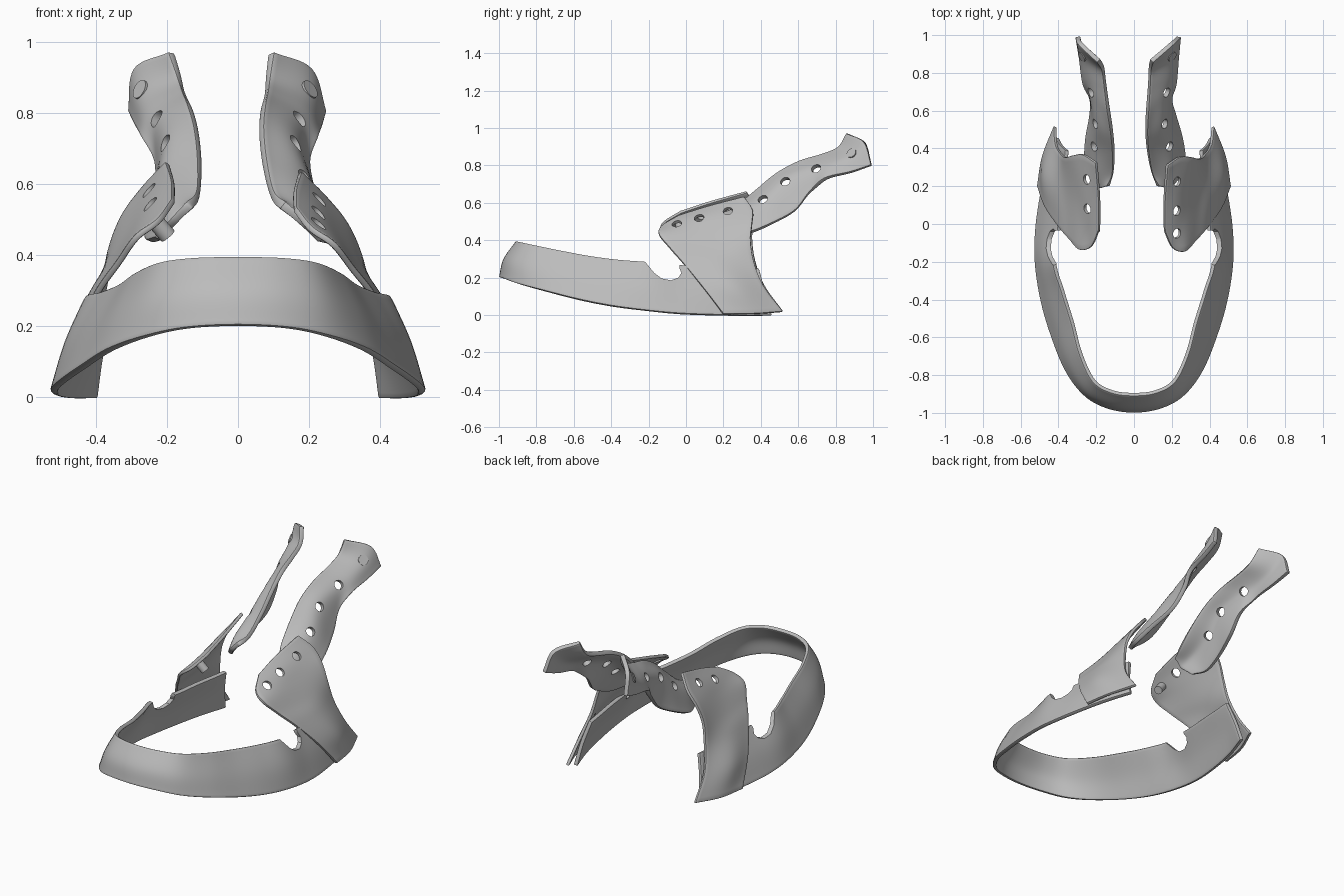
import bpy, bmesh
from mathutils import Vector

if "Cube" in bpy.data.objects:
    bpy.data.objects.remove(bpy.data.objects["Cube"])

grey = bpy.data.materials.new("plain grey")
grey.use_nodes = True
grey.diffuse_color = (0.5, 0.5, 0.5, 1)
grey.node_tree.nodes["Principled BSDF"].inputs["Base Color"].default_value = grey.diffuse_color


def spline(pts, n):
    """Smooth curve through the points, n steps per span."""
    p = [pts[0] * 2 - pts[1]] + pts + [pts[-1] * 2 - pts[-2]]
    out = []
    for a, b, c, d in zip(p, p[1:], p[2:], p[3:]):
        for k in range(n):
            t = k / n
            out.append(0.5 * (2 * b + (c - a) * t + (2 * a - 5 * b + 4 * c - d) * t * t
                              + (3 * b - a - 3 * c + d) * t ** 3))
    return out + [pts[-1]]


def make_object(name, bm):
    mesh = bpy.data.meshes.new(name)
    bm.to_mesh(mesh)
    bm.free()
    mesh.materials.append(grey)
    obj = bpy.data.objects.new(name, mesh)
    bpy.context.collection.objects.link(obj)
    return obj


def sheet(name, rows, flip=False):
    """Curved open sheet lofted through rows of control points."""
    rows = [list(reversed(r)) if flip else list(r) for r in rows]
    columns = [spline(list(c), 6) for c in zip(*rows)]
    grid = [spline(list(r), 8) for r in zip(*columns)]
    bm = bmesh.new()
    v = [[bm.verts.new(p) for p in r] for r in grid]
    for a, b in zip(v, v[1:]):
        for j in range(len(a) - 1):
            bm.faces.new((a[j], a[j + 1], b[j + 1], b[j]))
    bm.normal_update()
    return make_object(name, bm)


def surface_spot(obj, point):
    """Nearest sheet vertex and its normal."""
    v = min(obj.data.vertices, key=lambda w: (w.co - point).length)
    return v.co.copy(), v.normal.copy()


def add_pin(bm, centre, axis, radius, length):
    m = axis.to_track_quat('Z', 'Y').to_matrix().to_4x4()
    m.translation = centre
    bmesh.ops.create_cone(bm, cap_ends=True, segments=24, radius1=radius,
                          radius2=radius, depth=length, matrix=m)


def smooth(obj):
    bpy.ops.object.select_all(action='DESELECT')
    obj.select_set(True)
    bpy.context.view_layer.objects.active = obj
    bpy.ops.object.shade_smooth_by_angle(angle=0.6)


def finish(obj, thickness, cutter_bm=None):
    """Thicken, soften the rim, cut openings and smooth."""
    solid = obj.modifiers.new("thickness", 'SOLIDIFY')
    solid.thickness = thickness
    bevel = obj.modifiers.new("soft rim", 'BEVEL')
    bevel.width = 0.005
    bevel.segments = 2
    bevel.limit_method = 'ANGLE'
    bevel.angle_limit = 1.0
    cutter = None
    if cutter_bm:
        cutter = make_object("cutter", cutter_bm)
        cutter.hide_render = True
        cut = obj.modifiers.new("openings", 'BOOLEAN')
        cut.object = cutter
        cut.solver = 'EXACT'
    bpy.context.view_layer.objects.active = obj
    for m in list(obj.modifiers):
        bpy.ops.object.modifier_apply(modifier=m.name)
    if cutter:
        bpy.data.objects.remove(cutter)
    smooth(obj)


# Front band: lower and upper edge from the front centre to the rear end
band = [((0, -1, .203), (0, -.91, .395)),
        ((.15, -.975, .195), (.12, -.895, .393)),
        ((.27, -.905, .17), (.22, -.835, .38)),
        ((.37, -.77, .135), (.29, -.69, .35)),
        ((.45, -.57, .085), (.335, -.52, .318)),
        ((.5, -.39, .05), (.385, -.36, .297)),
        ((.527, -.2, .025), (.43, -.2, .285)),
        ((.525, -.03, .01), (.405, -.02, .268)),
        ((.5, .15, .003), (.39, .15, .262)),
        ((.465, .31, 0), (.375, .29, .255)),
        ((.415, .46, 0), (.365, .39, .25))]
half = []
for low, top in band:
    low, top = Vector(low), Vector(top)
    mid = (low + top) / 2
    half.append((top, mid + Vector((mid.x * .02, min(mid.y, 0) * .022, 0)), low))
mirrored = [[Vector((-p.x, p.y, p.z)) for p in r] for r in reversed(half[1:])]
head_band = sheet("front_band", mirrored + half)

# Notches in the upper edge of the band
notch = [(-.24, .33), (-.215, .28), (-.17, .225), (-.13, .195), (-.08, .185),
         (-.04, .2), (-.025, .225), (-.035, .25), (-.03, .33)]
notches = bmesh.new()
for x in (-.65, .3):
    face = notches.faces.new([notches.verts.new((x, y, z)) for y, z in notch])
    ext = bmesh.ops.extrude_face_region(notches, geom=[face])
    moved = [g for g in ext["geom"] if isinstance(g, bmesh.types.BMVert)]
    bmesh.ops.translate(notches, verts=moved, vec=(.35, 0, 0))
bmesh.ops.recalc_face_normals(notches, faces=notches.faces)
finish(head_band, .022, notches)

# Side plate rows, bottom to top: front, middle, rear
plate = [((.515, .2, .008), (.487, .36, .008), (.425, .52, .02)),
         ((.47, .09, .15), (.475, .26, .15), (.412, .42, .15)),
         ((.392, -.02, .285), (.405, .18, .285), (.378, .365, .28)),
         ((.33, -.09, .365), (.345, .14, .37), (.35, .345, .4)),
         ((.275, -.145, .435), (.285, .11, .455), (.31, .352, .49)),
         ((.21, -.13, .48), (.23, .1, .525), (.25, .355, .565)),
         ((.165, -.04, .535), (.165, .12, .585), (.18, .31, .635))]
plate_holes = [(.235, -.045, .485), (.23, .07, .515), (.23, .22, .56)]

# Rear arm rows, lower end to tip: upper edge, middle, lower edge
arm = [((.135, .2, .55), (.19, .19, .5), (.245, .24, .45)),
       ((.1, .26, .58), (.2, .28, .55), (.275, .33, .445)),
       ((.08, .37, .67), (.19, .41, .62), (.262, .45, .49)),
       ((.072, .48, .76), (.165, .53, .715), (.225, .58, .56)),
       ((.078, .6, .825), (.17, .66, .77), (.205, .66, .66)),
       ((.085, .72, .862), (.185, .76, .81), (.228, .74, .733)),
       ((.09, .81, .9), (.2, .87, .855), (.24, .88, .767)),
       ((.102, .855, .972), (.21, .95, .925), (.25, .99, .803))]
arm_holes = [(.19, .41, .63), (.163, .53, .715), (.178, .685, .785)]
arm_rivet = (.2, .89, .86)


# The right side is a mirror of the left, posed slightly further out
def plate_pose(p, side):
    x, y, z = p
    return Vector(p) if side > 0 else Vector((-x - .04 * z, y + .02 * z, z * 1.045))


def arm_pose(p, side):
    x, y, z = p
    return Vector(p) if side > 0 else Vector((-x - .05 - .2 * (z - .75), y, z))


for side, label in ((1, "left"), (-1, "right")):
    for part, rows, spots, pose, thick in (
            ("side_plate", plate, plate_holes, plate_pose, .018),
            ("rear_arm", arm, arm_holes, arm_pose, .026)):
        obj = sheet(label + "_" + part,
                    [[pose(p, side) for p in r] for r in rows], side < 0)
        holes = bmesh.new()
        for s in spots:
            centre, axis = surface_spot(obj, pose(s, side))
            # One plate hole is filled by a peg
            if part == "side_plate" and side < 0 and s == spots[0]:
                peg = bmesh.new()
                add_pin(peg, centre - axis * .04, axis, .024, .075)
                smooth(make_object("right_peg", peg))
            else:
                add_pin(holes, centre, axis, .026, .12)
        # Shallow round rivet near the arm tip
        if part == "rear_arm":
            centre, axis = surface_spot(obj, pose(arm_rivet, side))
            rivet = bmesh.new()
            add_pin(rivet, centre, axis, .028, .009)
            smooth(make_object(label + "_rivet", rivet))
        finish(obj, thick, holes)
